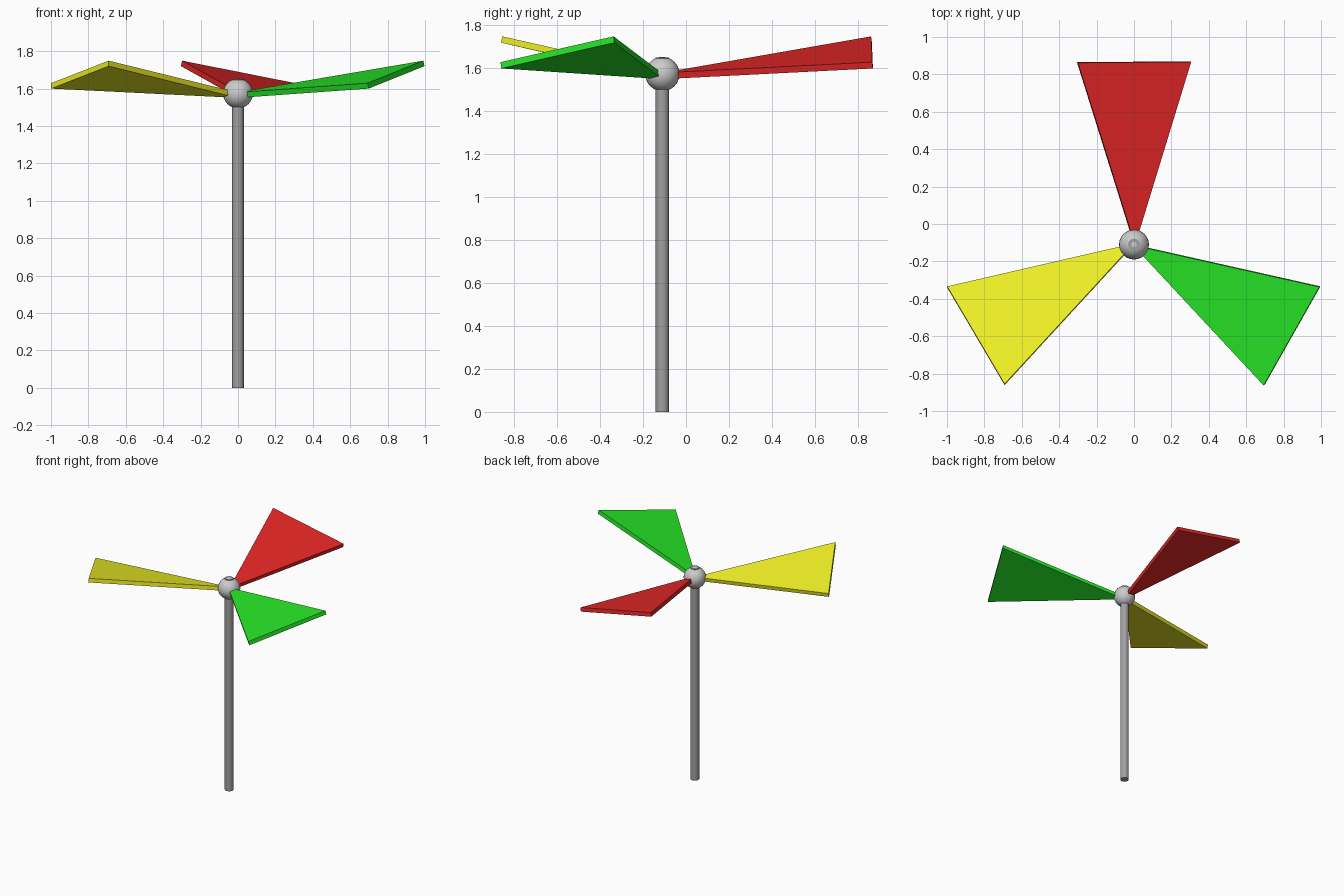
import bpy, bmesh, math
from mathutils import Vector, Matrix

if "Cube" in bpy.data.objects:
    bpy.data.objects.remove(bpy.data.objects["Cube"])

AXIS_Y = -0.11   # pole axis position
THICK = 0.03     # blade thickness


def material(name, rgb):
    m = bpy.data.materials.new(name)
    m.diffuse_color = (*rgb, 1)
    m.use_nodes = True
    m.node_tree.nodes["Principled BSDF"].inputs["Base Color"].default_value = m.diffuse_color
    return m


# Pole, running through the hub
bpy.ops.mesh.primitive_cylinder_add(vertices=12, radius=0.032, depth=1.652,
                                    location=(0, AXIS_Y, 0.826))
pole = bpy.context.object
pole.name = "pole"
bpy.ops.object.shade_smooth_by_angle(angle=math.radians(40))
pole.data.materials.append(material("dark_grey", (0.35, 0.35, 0.35)))

# Round hub
bpy.ops.mesh.primitive_uv_sphere_add(segments=24, ring_count=12, radius=0.08,
                                     location=(0, AXIS_Y, 1.574))
hub = bpy.context.object
hub.name = "hub"
bpy.ops.object.shade_smooth_by_angle(angle=math.radians(40))


# Pitched triangular blade: bottom triangle extruded along its normal
def blade(name, angle, rgb):
    bottom = [Vector(p) for p in ((0, 0, 1.55), (0.30, 0.98, 1.60), (-0.305, 0.975, 1.72))]
    normal = (bottom[1] - bottom[0]).cross(bottom[2] - bottom[0]).normalized()
    bm = bmesh.new()
    face = bm.faces.new([bm.verts.new(p) for p in bottom])
    ext = bmesh.ops.extrude_face_region(bm, geom=[face], use_keep_orig=True)
    top = [g for g in ext["geom"] if isinstance(g, bmesh.types.BMVert)]
    bmesh.ops.translate(bm, verts=top, vec=normal * THICK)
    bmesh.ops.recalc_face_normals(bm, faces=bm.faces)
    bm.transform(Matrix.Rotation(math.radians(angle), 4, 'Z'))
    mesh = bpy.data.meshes.new(name)
    bm.to_mesh(mesh)
    bm.free()
    mesh.materials.append(material(name + "_paint", rgb))
    ob = bpy.data.objects.new(name, mesh)
    ob.location.y = AXIS_Y
    bpy.context.collection.objects.link(ob)


# Three blades, 120 degrees apart
blade("red_blade", 0, (0.8, 0.02, 0.02))
blade("yellow_blade", 120, (0.9, 0.9, 0.02))
blade("green_blade", 240, (0.02, 0.8, 0.02))
